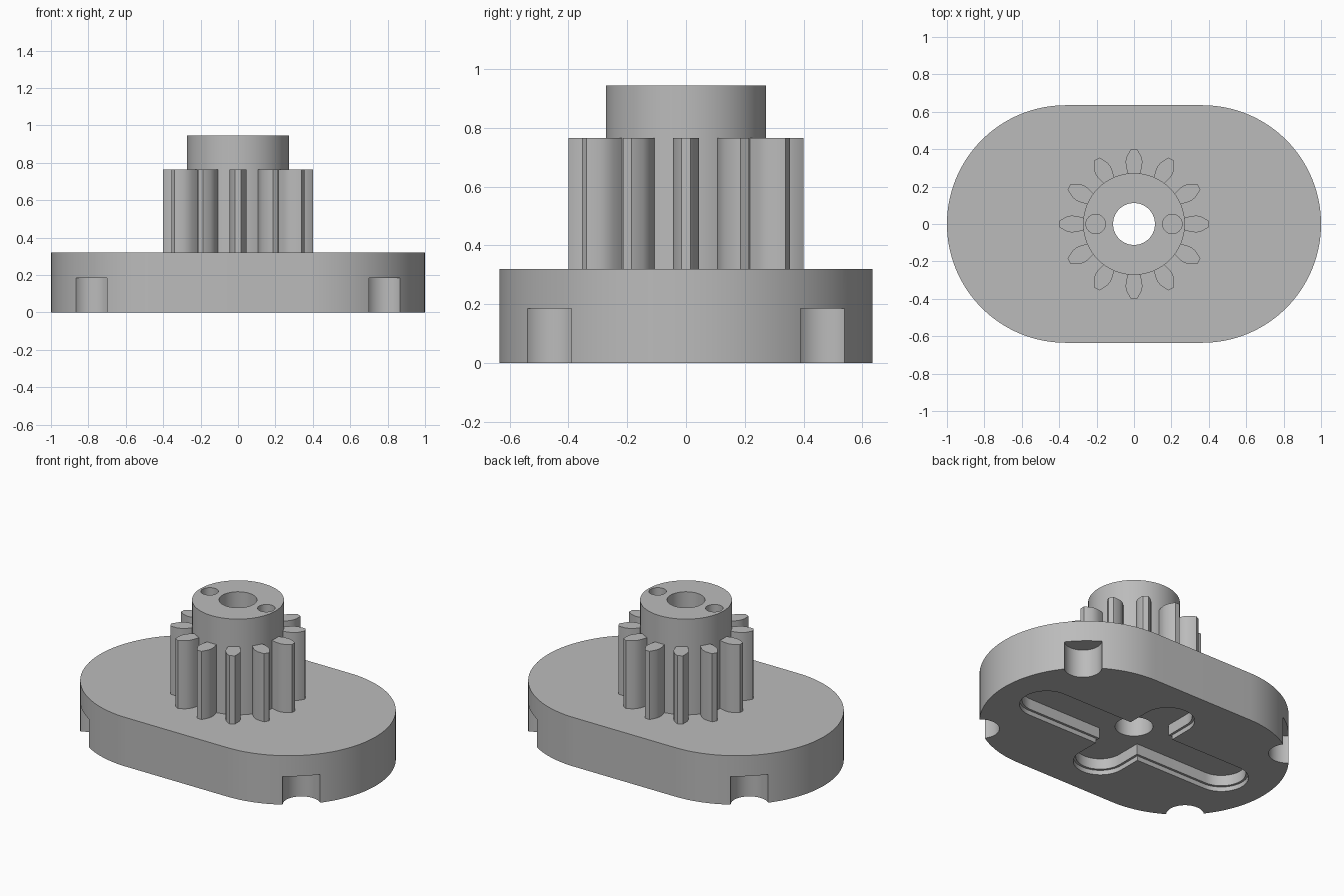
import bpy, bmesh
from math import sin, cos, pi, radians
from mathutils import Matrix, Vector

cube = bpy.data.objects.get("Cube")
if cube:
    bpy.data.objects.remove(cube, do_unlink=True)

# Single plain grey
grey = bpy.data.materials.new("plain_grey")
grey.use_nodes = True
grey.diffuse_color = (0.5, 0.5, 0.5, 1)
grey.node_tree.nodes["Principled BSDF"].inputs["Base Color"].default_value = (0.5, 0.5, 0.5, 1)


def stadium(half, r, along_y=False, n=40):
    """Outline of a rounded slot whose end centres sit at +-half."""
    pts = []
    for side in (0, 1):
        cx = half if side == 0 else -half
        for i in range(n + 1):
            a = -pi / 2 + side * pi + pi * i / n
            pts.append((cx + r * cos(a), r * sin(a)))
    return [(-y, x) for x, y in pts] if along_y else pts


def circle(r, cx=0, cy=0, n=64):
    return [(cx + r * cos(2 * pi * i / n), cy + r * sin(2 * pi * i / n)) for i in range(n)]


def extrude(bm, pts, z0, z1):
    """Add a vertical prism over a flat outline."""
    face = bm.faces.new([bm.verts.new((x, y, z0)) for x, y in pts])
    top = bmesh.ops.extrude_face_region(bm, geom=[face], use_keep_orig=True)["geom"]
    moved = [v for v in top if isinstance(v, bmesh.types.BMVert)]
    bmesh.ops.translate(bm, verts=moved, vec=(0, 0, z1 - z0))


def finish(name, bm):
    bmesh.ops.recalc_face_normals(bm, faces=bm.faces)
    mesh = bpy.data.meshes.new(name)
    bm.to_mesh(mesh)
    bm.free()
    mesh.materials.append(grey)
    obj = bpy.data.objects.new(name, mesh)
    bpy.context.collection.objects.link(obj)
    return obj


def prism(name, pts, z0, z1):
    bm = bmesh.new()
    extrude(bm, pts, z0, z1)
    return finish(name, bm)


def cut(obj, cutters):
    """Subtract every cutter, bake the result and drop the cutters."""
    for pts, z0, z1 in cutters:
        tool = prism("cutter", pts, z0, z1)
        tool.hide_render = True
        mod = obj.modifiers.new("cut", 'BOOLEAN')
        mod.operation, mod.solver, mod.object = 'DIFFERENCE', 'EXACT', tool
        bpy.context.view_layer.update()
        baked = bpy.data.meshes.new_from_object(
            obj.evaluated_get(bpy.context.evaluated_depsgraph_get()))
        obj.modifiers.clear()
        obj.data = baked
        bpy.data.objects.remove(tool, do_unlink=True)


def smooth(obj):
    bpy.ops.object.select_all(action='DESELECT')
    obj.select_set(True)
    bpy.context.view_layer.objects.active = obj
    bpy.ops.object.shade_smooth_by_angle(angle=radians(25))


BASE_TOP, GEAR_TOP, HUB_TOP = 0.32, 0.765, 0.945
END, RADIUS = 0.365, 0.635
bore = (circle(0.112), -0.1, 1.1)

# Base plate: four edge notches, a stepped cross-shaped pocket and the bore
base = prism("base_plate", stadium(END, RADIUS, n=64), 0, BASE_TOP)
notches = [(circle(0.112, sx * 0.79, sy * 0.472), -0.1, 0.185)
           for sx in (-1, 1) for sy in (-1, 1)]
pocket = []
for r, depth in ((0.16, 0.03), (0.145, 0.1)):
    pocket += [(stadium(0.675, r), -0.1, depth), (stadium(0.31, r, True), -0.1, depth)]
cut(base, notches + pocket + [bore])
smooth(base)

# Hub with bore and two blind pin holes
hub = prism("gear_hub", circle(0.272, n=96), BASE_TOP, HUB_TOP)
cut(hub, [bore] + [(circle(0.052, sx * 0.205, n=32), 0.7, 1.1) for sx in (-1, 1)])
smooth(hub)

# Twelve leaf-shaped gear teeth: (radius, half width) from root to tip
profile = [(0.262, 0.03), (0.285, 0.037), (0.31, 0.043), (0.335, 0.045),
           (0.36, 0.039), (0.39, 0.023), (0.4, 0.016)]
outline = [(r, -w) for r, w in profile] + [(r, w) for r, w in reversed(profile)]
bm = bmesh.new()
for k in range(12):
    turn = Matrix.Rotation(k * pi / 6, 2)
    extrude(bm, [turn @ Vector(p) for p in outline], BASE_TOP, GEAR_TOP)
smooth(finish("gear_teeth", bm))
